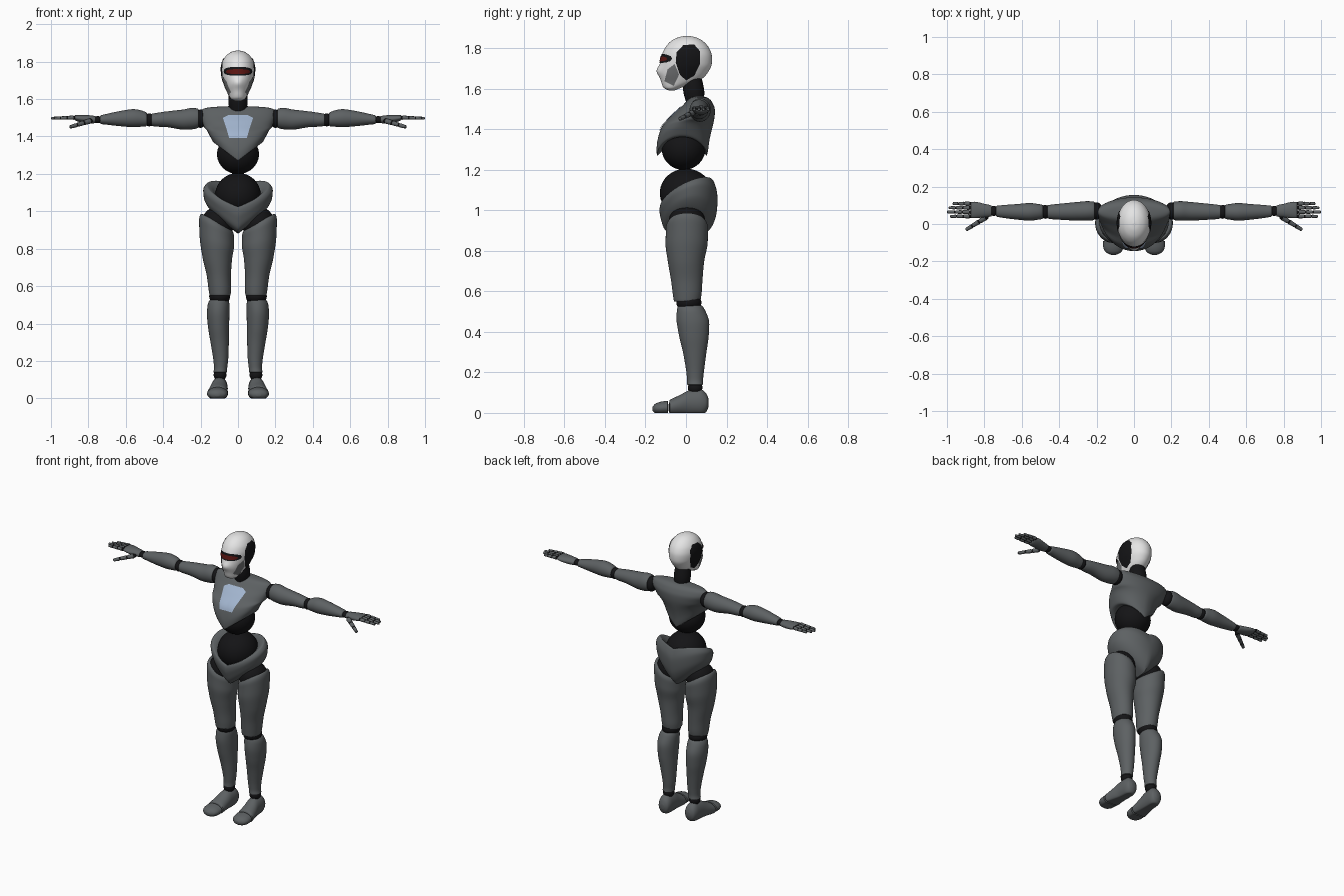
import bpy, bmesh, math
from mathutils import Vector, Matrix
from mathutils.bvhtree import BVHTree

default_cube = bpy.data.objects.get("Cube")
if default_cube:
    bpy.data.objects.remove(default_cube, do_unlink=True)


def material(name, red, green, blue):
    mat = bpy.data.materials.new(name)
    mat.use_nodes = True
    color = (red, green, blue, 1)
    mat.diffuse_color = color
    shader = next(n for n in mat.node_tree.nodes if n.type == "BSDF_PRINCIPLED")
    shader.inputs["Base Color"].default_value = color
    shader.inputs["Roughness"].default_value = 0.6
    return mat


GREY = material("armour grey", .11, .12, .125)
BLACK = material("joint black", .007, .007, .008)
WHITE = material("shell white", .78, .78, .78)
JAW = material("jaw grey", .17, .175, .18)
RED = material("visor red", .11, .008, .006)
BLUE = material("panel blue", .36, .46, .62)


def finish(name, bm, mat, mirror):
    bmesh.ops.recalc_face_normals(bm, faces=bm.faces)
    mesh = bpy.data.meshes.new(name)
    bm.to_mesh(mesh)
    bm.free()
    mesh.shade_smooth()
    mesh.set_sharp_from_angle(angle=math.radians(50))
    mesh.materials.append(mat)
    obj = bpy.data.objects.new(name, mesh)
    bpy.context.collection.objects.link(obj)
    if mirror:
        mod = obj.modifiers.new("Mirror", "MIRROR")
        mod.use_mirror_merge = False
    return obj


def smooth_rings(rings, steps=5):
    """Monotone cubic interpolation, so sections never overshoot."""
    def slope(i, c):
        if i == 0 or i == len(rings) - 1:
            return 0
        before = rings[i][c] - rings[i - 1][c]
        after = rings[i + 1][c] - rings[i][c]
        return 2 * before * after / (before + after) if before * after > 0 else 0

    for i in range(len(rings) - 1):
        for s in range(steps):
            t = s / steps
            yield [(2*t**3 - 3*t*t + 1) * a + (3*t*t - 2*t**3) * b
                   + (t**3 - 2*t*t + t) * slope(i, c) + (t**3 - t*t) * slope(i + 1, c)
                   for c, (a, b) in enumerate(zip(rings[i], rings[i + 1]))]
    yield rings[-1]


def loft(name, rings, mat=GREY, axis="z", mirror=False, warp=None, sides=40):
    """Each ring: place on the axis, two centre values, two radii."""
    bm = bmesh.new()
    loops = []
    for h, a, b, ra, rb in smooth_rings(rings):
        loop = []
        for k in range(sides):
            ang = math.tau * k / sides
            u, v = a + ra * math.cos(ang), b + rb * math.sin(ang)
            p = Vector({"x": (h, u, v), "y": (u, h, v), "z": (u, v, h)}[axis])
            loop.append(bm.verts.new(warp(p) if warp else p))
        loops.append(loop)
    for low, high in zip(loops, loops[1:]):
        for k in range(sides):
            n = (k + 1) % sides
            bm.faces.new((low[k], low[n], high[n], high[k]))
    bm.faces.new(loops[0])
    bm.faces.new(loops[-1])
    return finish(name, bm, mat, mirror)


def ball(name, centre, radii, mat=BLACK, mirror=False):
    bm = bmesh.new()
    place = Matrix.Translation(centre) @ Matrix.Diagonal((*radii, 1))
    bmesh.ops.create_uvsphere(bm, u_segments=40, v_segments=24, radius=1, matrix=place)
    return finish(name, bm, mat, mirror)


def plate(name, target, outline, mat, along, lift=.003, mirror=False, rings=10):
    """Thin panel cast onto the target's surface along x or y."""
    tree = BVHTree.FromObject(target, bpy.context.evaluated_depsgraph_get())
    pts = [Vector(p) for p in outline]
    rim = [p.lerp(q, s / 6) for p, q in zip(pts, pts[1:] + pts[:1]) for s in range(6)]
    mid = sum(pts, Vector((0, 0))) / len(pts)

    def cast(p):
        start = Vector((1, *p)) if along == "x" else Vector((p.x, -1, p.y))
        ray = Vector((-1, 0, 0)) if along == "x" else Vector((0, 1, 0))
        hit, normal = tree.ray_cast(start, ray)[:2]
        if hit is None:
            hit, normal = tree.find_nearest(start + ray * .95)[:2]
        return hit + normal * lift

    bm = bmesh.new()
    centre = bm.verts.new(cast(mid))
    loops = [[bm.verts.new(cast(mid.lerp(p, r / rings))) for p in rim]
             for r in range(1, rings + 1)]
    for k in range(len(rim)):
        n = (k + 1) % len(rim)
        bm.faces.new((centre, loops[0][k], loops[0][n]))
        for inner, outer in zip(loops, loops[1:]):
            bm.faces.new((inner[k], outer[k], outer[n], inner[n]))
    obj = finish(name, bm, mat, mirror)
    return obj


def clamp(t):
    return max(0, min(1, t))


def oval(cx, cy, rx, ry, power=.7, count=16):
    def bend(v):
        return math.copysign(abs(v) ** power, v)
    angles = [math.tau * k / count for k in range(count)]
    return [(cx + rx * bend(math.cos(a)), cy + ry * bend(math.sin(a))) for a in angles]


# Head shell with a small nose ridge
def nose(p):
    if p.y < 0:
        p.y -= .014 * math.exp(-((p.z - 1.69) / .025) ** 2 - (p.x / .03) ** 2)
    return p


head = loft("head_shell", [
    (1.59, 0, -.07, .015, .012), (1.6, 0, -.07, .036, .035), (1.64, 0, -.028, .058, .096),
    (1.68, 0, -.012, .074, .12), (1.72, 0, 0, .086, .127), (1.76, 0, .004, .09, .124),
    (1.8, 0, .005, .083, .109), (1.84, 0, .005, .055, .071), (1.856, 0, .005, .025, .032),
    (1.86, 0, .005, .003, .003)], WHITE, warp=nose)
plate("visor_frame", head, oval(0, 1.748, .074, .023), BLACK, "y")
plate("visor_lens", head, oval(0, 1.746, .06, .013), RED, "y", lift=.006)
plate("ear_panel", head, [(-.05, 1.73), (-.045, 1.78), (-.012, 1.814), (.04, 1.816),
                          (.067, 1.785), (.067, 1.72), (.04, 1.665), (.0, 1.642),
                          (-.03, 1.67)], BLACK, "x", mirror=True)
plate("jaw_panel", head, [(-.055, 1.722), (-.034, 1.67), (-.06, 1.615), (-.105, 1.637),
                          (-.09, 1.695)], JAW, "x", mirror=True)
loft("neck", [(1.52, 0, .045, .04, .04), (1.59, 0, .038, .052, .052),
              (1.66, 0, .03, .045, .045)], BLACK)


# Torso: chest hem and pelvis rise towards the sides
def chest_hem(p):
    p.z += clamp((1.45 - p.z) / .18) * .75 * abs(p.x)
    return p


chest = loft("chest", [
    (1.36, 0, -.015, .06, .06), (1.28, 0, -.018, .115, .11), (1.27, 0, -.02, .13, .122),
    (1.32, 0, -.016, .15, .128), (1.4, 0, .002, .168, .126), (1.47, 0, .038, .188, .104),
    (1.515, 0, .06, .202, .078), (1.545, 0, .065, .19, .055), (1.557, 0, .065, .14, .038),
    (1.562, 0, .06, .04, .02)], warp=chest_hem, sides=64)
plate("chest_panel", chest, [(-.08, 1.497), (-.05, 1.512), (.05, 1.512), (.08, 1.497),
                             (.046, 1.39), (-.046, 1.39)], BLUE, "y", lift=.004)
ball("upper_abdomen", (0, -.012, 1.305), (.112, .108, .106))
ball("lower_abdomen", (0, 0, 1.085), (.122, .129, .12))


def pelvis_cut(p):
    t = clamp((p.z - .88) / .2)
    p.z += (1 - t) * .75 * abs(p.x) + t * (.45 * p.y + .35 * abs(p.x))
    return p


loft("pelvis", [
    (.88, 0, .01, .015, .02), (.885, 0, .01, .1, .08), (.91, 0, .012, .158, .115),
    (.96, 0, .016, .182, .135), (1.02, 0, .013, .186, .142), (1.06, 0, .007, .177, .137),
    (1.08, 0, .004, .163, .128), (1.07, 0, .003, .14, .115), (1, 0, 0, .09, .08)],
    warp=pelvis_cut, sides=64)


# Legs
def hip_slant(p):
    p.z += .55 * (p.x - .115) * clamp((p.z - .75) / .2)
    return p


ball("hip_joint", (.108, .005, .935), (.087, .092, .09), mirror=True)
loft("thigh", [
    (.93, .115, .005, .03, .03), (.945, .115, .005, .078, .085), (.91, .115, .005, .093, .104),
    (.84, .113, .003, .092, .104), (.75, .11, 0, .079, .09), (.65, .102, .004, .064, .077),
    (.58, .097, .006, .06, .07), (.55, .096, .005, .054, .062), (.56, .096, .005, .03, .03)],
    mirror=True, warp=hip_slant)
ball("knee_joint", (.098, .014, .545), (.056, .062, .045), mirror=True)
loft("shin", [
    (.51, .1, .02, .02, .02), (.53, .1, .02, .045, .055), (.5, .104, .026, .058, .071),
    (.45, .106, .034, .06, .08), (.38, .104, .039, .056, .073), (.3, .098, .043, .049, .058),
    (.2, .092, .045, .039, .043), (.16, .093, .045, .035, .039), (.14, .095, .045, .036, .04),
    (.136, .095, .045, .015, .015)], mirror=True)
ball("ankle_joint", (.096, .045, .125), (.034, .036, .034), mirror=True)


def sole(p):
    p.z = max(p.z, 0)
    return p


loft("foot", [
    (.112, .097, .05, .012, .015), (.102, .097, .05, .033, .042), (.07, .098, .053, .043, .064),
    (.02, .1, .05, .045, .062), (-.03, .105, .038, .05, .05), (-.08, .109, .026, .056, .037),
    (-.084, .109, .026, .02, .015)], axis="y", mirror=True, warp=sole)
loft("toe_cap", [
    (-.087, .109, .026, .02, .01), (-.091, .109, .026, .056, .034), (-.12, .11, .024, .055, .032),
    (-.15, .11, .022, .042, .024), (-.165, .11, .02, .012, .01)],
    axis="y", mirror=True, warp=sole)

# Arms
ball("shoulder_joint", (.2, .07, 1.495), (.032, .046, .049), mirror=True)
loft("upper_arm", [
    (.208, .07, 1.497, .03, .03), (.212, .07, 1.497, .048, .05), (.25, .07, 1.495, .052, .057),
    (.3, .068, 1.49, .05, .053), (.38, .066, 1.492, .044, .042), (.44, .065, 1.489, .039, .036),
    (.463, .065, 1.489, .034, .031), (.466, .065, 1.489, .015, .015)], axis="x", mirror=True)
ball("elbow_joint", (.475, .065, 1.489), (.027, .037, .035), mirror=True)
loft("forearm", [
    (.485, .065, 1.49, .015, .015), (.488, .065, 1.491, .036, .034), (.52, .065, 1.496, .043, .044),
    (.56, .065, 1.498, .047, .048), (.62, .065, 1.496, .042, .042), (.7, .067, 1.492, .034, .029),
    (.735, .068, 1.49, .028, .022), (.739, .068, 1.49, .012, .01)], axis="x", mirror=True)
ball("wrist_joint", (.75, .07, 1.49), (.026, .027, .019), mirror=True)
loft("palm", [
    (.758, .07, 1.49, .012, .01), (.762, .07, 1.49, .028, .018), (.8, .072, 1.492, .036, .022),
    (.85, .075, 1.497, .044, .019), (.872, .075, 1.5, .042, .013), (.875, .075, 1.5, .03, .006)],
    axis="x", mirror=True)


# Fingers and thumb: tapered bones with dark knuckles between them
def digit(name, start, end, radius, bones):
    start, end = Vector(start), Vector(end)
    step = (end - start) / bones
    turn = step.to_track_quat("Z", "Y").to_matrix().to_4x4()
    bm, knuckles = bmesh.new(), bmesh.new()
    for i in range(bones):
        size = radius * (1 - .12 * i)
        base = start + step * i
        bmesh.ops.create_cone(bm, cap_ends=True, segments=16, radius1=size, radius2=size * .85,
                              depth=step.length * .8,
                              matrix=Matrix.Translation(base + step * .5) @ turn)
        bmesh.ops.create_uvsphere(knuckles, u_segments=12, v_segments=8, radius=size * .85,
                                  matrix=Matrix.Translation(base))
    bmesh.ops.create_uvsphere(bm, u_segments=16, v_segments=10, radius=size * .85,
                              matrix=Matrix.Translation(end - step.normalized() * size * .85))
    finish(name, bm, GREY, True)
    finish(name + "_knuckles", knuckles, BLACK, True)


for name, y, tip in (("index_finger", .041, .985), ("middle_finger", .064, 1),
                     ("ring_finger", .087, .992), ("little_finger", .109, .97)):
    digit(name, (.877, y, 1.501), (tip, y, 1.497), .0115, bones=3)
digit("thumb", (.79, .036, 1.483), (.9, -.032, 1.45), .0145, bones=3)
